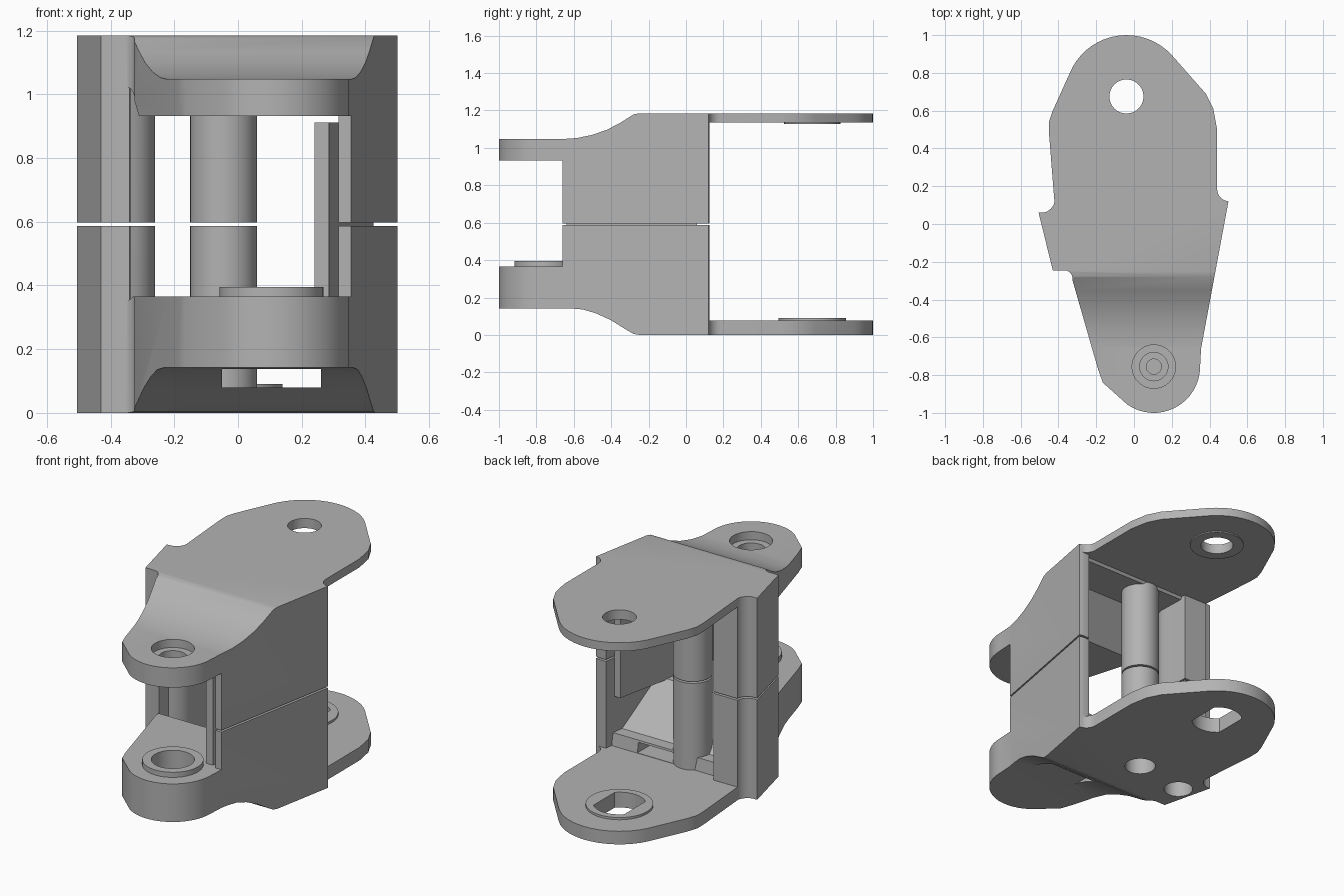
import bpy, bmesh
from math import sin, cos, radians

cube = bpy.data.objects.get("Cube")
if cube:
    bpy.data.objects.remove(cube)

grey = bpy.data.materials.new("light grey")
grey.use_nodes = True
grey.diffuse_color = (0.45, 0.45, 0.45, 1)
grey.node_tree.nodes["Principled BSDF"].inputs["Base Color"].default_value = (0.45, 0.45, 0.45, 1)


def arc(cx, cy, r, a, b, n=16):
    angles = [radians(a + (b - a) * i / n) for i in range(n + 1)]
    return [(cx + r * cos(t), cy + r * sin(t)) for t in angles]


def prism(name, pts, lo, hi, axis="z"):
    """Extrude a plan (x, y) along z, or a side profile (y, z) along x."""
    place = (lambda p, h: (p[0], p[1], h)) if axis == "z" else (lambda p, h: (h, p[0], p[1]))
    bm = bmesh.new()
    low = [bm.verts.new(place(p, lo)) for p in pts]
    high = [bm.verts.new(place(p, hi)) for p in pts]
    bm.faces.new(low)
    bm.faces.new(high)
    for i in range(len(pts)):
        j = (i + 1) % len(pts)
        bm.faces.new((low[i], low[j], high[j], high[i]))
    bmesh.ops.recalc_face_normals(bm, faces=bm.faces)
    mesh = bpy.data.meshes.new(name)
    bm.to_mesh(mesh)
    bm.free()
    mesh.materials.append(grey)
    obj = bpy.data.objects.new(name, mesh)
    bpy.context.collection.objects.link(obj)
    return obj


def disc(name, centre, r, lo, hi):
    return prism(name, arc(*centre, r, 0, 354.375, 63), lo, hi)


def box(x0, x1, y0, y1, z0, z1):
    return prism("cutter", [(x0, y0), (x1, y0), (x1, y1), (x0, y1)], z0, z1)


def combine(obj, tool, operation="DIFFERENCE"):
    """Apply a boolean and drop the tool object."""
    mod = obj.modifiers.new("cut", "BOOLEAN")
    mod.operation, mod.solver, mod.object = operation, "EXACT", tool
    bpy.context.view_layer.objects.active = obj
    bpy.ops.object.modifier_apply(modifier=mod.name)
    bpy.data.objects.remove(tool)


EYE = (-0.04, 0.675)      # rear pivot
SOCKET = (0.105, -0.755)  # front pivot
POST = (-0.045, 0.0)
BOSS = (-0.375, -0.06)

# Plan outline of the whole link
outline = (arc(*EYE, 0.325, 152, 42)
           + [(0.38, 0.69), (0.42, 0.61), (0.44, 0.5)]
           + arc(0.505, 0.185, 0.065, 180, 265, 6)
           + [(0.5, 0.12), (0.355, -0.66)]
           + arc(*SOCKET, 0.245, 0, -125)
           + [(-0.165, -0.84), (-0.19, -0.77), (-0.325, -0.3)]
           + arc(-0.37, -0.29, 0.045, 10, 90, 5)
           + [(-0.43, -0.245), (-0.505, 0.06)]
           + arc(-0.49, 0.13, 0.07, -80, -10, 6)
           + [(-0.45, 0.48), (-0.45, 0.54), (-0.43, 0.6)])

# Side silhouette with the sweeping shoulders
side = [(-1.1, 0.142), (-0.62, 0.142), (-0.55, 0.136), (-0.48, 0.115), (-0.4, 0.078),
        (-0.32, 0.028), (-0.28, 0.005), (-0.25, 0), (1.1, 0), (1.1, 1.185), (-0.25, 1.185),
        (-0.28, 1.179), (-0.35, 1.135), (-0.42, 1.098), (-0.5, 1.07), (-0.58, 1.053),
        (-0.65, 1.048), (-1.1, 1.048)]

# Space between the side wall and the boss, in plan and from the side
inner_plan = ([(-0.7, -0.8), (0.295, -0.8), (0.445, 0.2), (-0.27, 0.2)]
              + arc(BOSS[0], BOSS[1], 0.115, 10, -70, 8) + [(-0.34, -0.25), (-0.7, -0.25)])
inner_side = [(-0.8, 0.366), (-0.27, 0.366), (0, 0.15), (0.07, 0.15), (0.08, 0.077),
              (0.3, 0.077), (0.3, 1.135), (0.1, 1.135), (0.09, 1.12), (-0.15, 1.12),
              (-0.35, 0.932), (-0.8, 0.932)]


def half(name, lo, hi):
    body = prism(name, outline, lo, hi)
    combine(body, prism("cutter", side, -1, 1, "x"), "INTERSECT")
    combine(body, box(-1, 1, 0.125, 1.2, 0.077, 1.135))
    combine(body, box(-1, 1, -1.2, -0.66, 0.366, 0.932))
    cavity = prism("cavity", inner_plan, -0.2, 1.5)
    combine(cavity, prism("cutter", inner_side, -1, 1, "x"), "INTERSECT")
    combine(body, cavity)
    return body


lower = half("lower_body", -0.1, 0.587)
upper = half("upper_body", 0.597, 1.3)

# Lower half: raised collars, socket, keyed rear hole, cable slot and screw holes
collar = disc("front_collar", SOCKET, 0.163, 0.34, 0.396)
rear_collar = disc("rear_collar", EYE, 0.18, 0.05, 0.09)
lower_post = disc("lower_post", POST, 0.105, 0.04, 0.587)
for part in (lower, collar):
    combine(part, disc("cutter", SOCKET, 0.115, 0.2, 0.6))
combine(lower, disc("cutter", SOCKET, 0.04, 0.17, 0.3))
for part in (lower, rear_collar):
    key = disc("key", EYE, 0.14, -0.2, 0.3)
    combine(key, box(EYE[0] - 0.1, EYE[0] + 0.1, 0.4, 1, -0.3, 0.4), "INTERSECT")
    combine(part, key)
combine(lower, box(-0.05, 0.26, -0.8, 0.2, 0.079, 0.138))
for part in (lower, lower_post):
    combine(part, disc("cutter", POST, 0.085, -0.2, 0.45))
combine(lower, disc("cutter", BOSS, 0.08, -0.2, 0.45))

# Upper half: counterbored front hole and plain rear hole with a thin washer face
upper_post = disc("upper_post", POST, 0.105, 0.597, 1.15)
washer = disc("rear_washer", EYE, 0.15, 1.128, 1.15)
combine(upper, disc("cutter", SOCKET, 0.115, 1.0, 1.3))
combine(upper, disc("cutter", SOCKET, 0.075, 0.8, 1.1))
for part in (upper, washer):
    combine(part, disc("cutter", EYE, 0.09, 1, 1.3))

# Inner guide plate bridging both halves along the side wall
guide = prism("guide_plate", [(0.24, -0.64), (0.285, -0.64), (0.425, 0.06), (0.385, 0.06)], 0.36, 0.912)

for part in (lower, upper, collar, rear_collar, lower_post, upper_post, washer, guide):
    bpy.ops.object.select_all(action="DESELECT")
    part.select_set(True)
    bpy.context.view_layer.objects.active = part
    bpy.ops.object.shade_smooth_by_angle(angle=radians(30))
